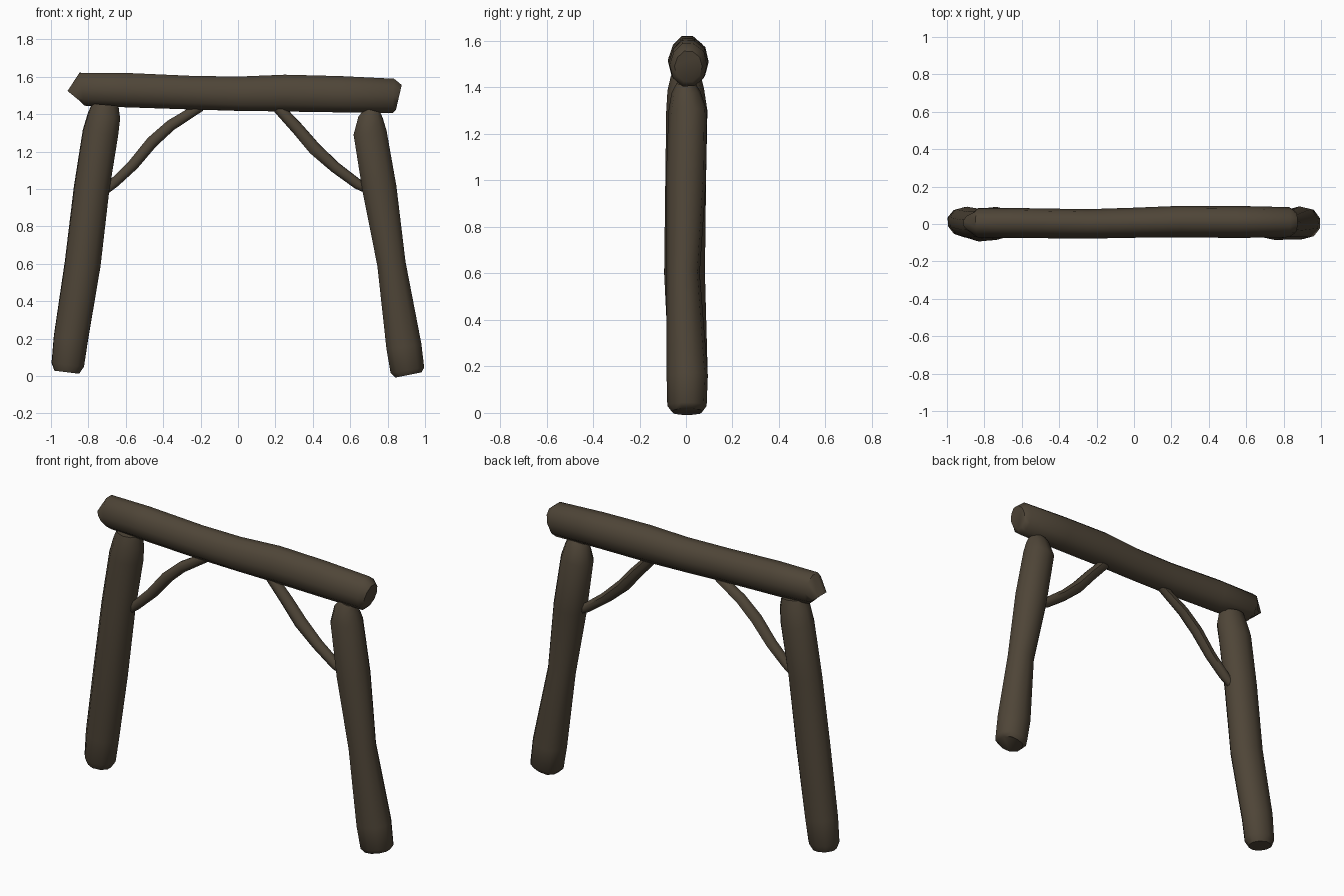
import bpy, bmesh, math, random
from mathutils import Vector

if "Cube" in bpy.data.objects:
    bpy.data.objects.remove(bpy.data.objects["Cube"])

wood = bpy.data.materials.new("dark_brown_wood")
wood.use_nodes = True
colour = (0.078, 0.06, 0.039, 1)
wood.diffuse_color = colour
wood.node_tree.nodes["Principled BSDF"].inputs["Base Color"].default_value = colour


def log(name, stations, sides, rough, seed, ry_scale=1.0, subdivisions=0):
    """Loft uneven rings along stations of (x, y, z, radius)."""
    rng = random.Random(seed)
    wobble = [1 + rng.uniform(-rough, rough) for _ in range(sides)]
    points = [Vector(s[:3]) for s in stations]
    bm = bmesh.new()
    rings = []
    for i, p in enumerate(points):
        along = (points[min(i + 1, len(points) - 1)] - points[max(i - 1, 0)]).normalized()
        across = Vector((0, 1, 0)).cross(along).normalized()
        depth = along.cross(across)
        ring = []
        for k in range(sides):
            a = math.tau * (k + 0.5) / sides
            r = stations[i][3] * wobble[k] * (1 + rng.uniform(-rough, rough) / 2)
            ring.append(bm.verts.new(p + across * r * math.cos(a)
                                     + depth * r * ry_scale * math.sin(a)))
        rings.append(ring)
    for a, b in zip(rings, rings[1:]):
        for k in range(sides):
            n = (k + 1) % sides
            bm.faces.new((a[k], a[n], b[n], b[k]))
    bm.faces.new(rings[0][::-1])
    bm.faces.new(rings[-1])
    bmesh.ops.recalc_face_normals(bm, faces=bm.faces)
    mesh = bpy.data.meshes.new(name)
    bm.to_mesh(mesh)
    bm.free()
    obj = bpy.data.objects.new(name, mesh)
    bpy.context.collection.objects.link(obj)
    mesh.materials.append(wood)
    bpy.ops.object.select_all(action="DESELECT")
    obj.select_set(True)
    bpy.context.view_layer.objects.active = obj
    bpy.ops.object.shade_smooth_by_angle(angle=math.radians(50))
    return obj


# Leaning posts, rounded off at both ends
log("right_post", [
    (-0.915, 0.01, 0.02, 0.07), (-0.91, 0.01, 0.06, 0.092), (-0.893, 0.01, 0.2, 0.097),
    (-0.83, -0.005, 0.6, 0.101), (-0.782, 0, 1.0, 0.1), (-0.735, 0.005, 1.3, 0.101),
    (-0.715, 0, 1.39, 0.092), (-0.71, 0, 1.45, 0.075)], 10, 0.03, 3, 0.86)
log("left_post", [
    (0.91, 0.005, 0.005, 0.075), (0.905, 0.005, 0.03, 0.096), (0.885, 0.005, 0.16, 0.1),
    (0.82, -0.012, 0.6, 0.08), (0.755, 0, 1.0, 0.097), (0.705, 0.008, 1.3, 0.094),
    (0.71, 0, 1.38, 0.07), (0.72, 0, 1.42, 0.045)], 10, 0.03, 8, 0.9)

# Top beam
log("top_beam", [
    (-0.87, 0.005, 1.49, 0.055), (-0.835, 0.005, 1.533, 0.092), (-0.6, 0.005, 1.528, 0.094),
    (-0.25, 0, 1.515, 0.093), (0.0, 0.005, 1.508, 0.095), (0.25, 0.012, 1.512, 0.101),
    (0.55, 0.01, 1.506, 0.1), (0.83, 0.01, 1.497, 0.095), (0.86, 0.01, 1.49, 0.07)],
    10, 0.03, 5, 0.84)

# Thin diagonal braces
log("right_brace", [
    (-0.72, 0.005, 0.98, 0.02), (-0.66, 0, 1.035, 0.029), (-0.56, 0, 1.13, 0.032),
    (-0.46, 0, 1.25, 0.034), (-0.36, 0, 1.34, 0.032), (-0.2, 0, 1.44, 0.027)], 8, 0.04, 1)
log("left_brace", [
    (0.7, 0.005, 0.99, 0.02), (0.64, 0, 1.025, 0.029), (0.52, 0, 1.115, 0.032),
    (0.41, 0, 1.215, 0.036), (0.32, 0, 1.32, 0.034), (0.2, 0, 1.45, 0.031)], 8, 0.04, 2)
